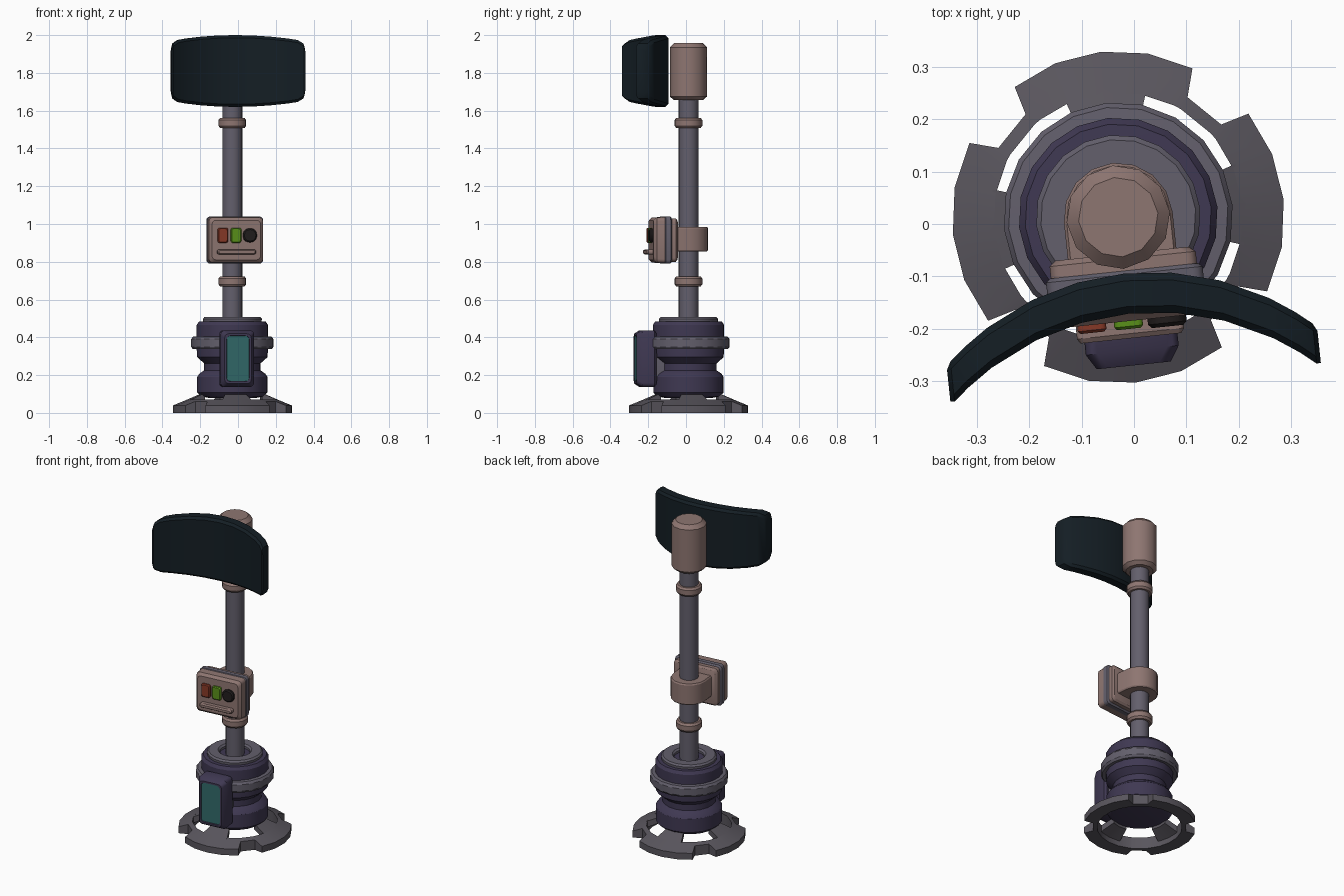
import bpy, bmesh, math
from mathutils import Matrix

if "Cube" in bpy.data.objects:
    bpy.data.objects.remove(bpy.data.objects["Cube"])

# whole model is turned 6 degrees about an off-centre column axis
PLACE = Matrix.Translation((-0.03, 0.013, 0)) @ Matrix.Rotation(math.radians(6), 4, 'Z')


def material(name, rgb):
    m = bpy.data.materials.new(name)
    m.diffuse_color = (*rgb, 1)
    m.use_nodes = True
    m.node_tree.nodes["Principled BSDF"].inputs["Base Color"].default_value = m.diffuse_color
    return m


BROWN = material("brown_shell", (0.27, 0.18, 0.165))
GREY = material("grey_metal", (0.125, 0.115, 0.15))
FLANGE = material("foot_grey", (0.10, 0.092, 0.11))
PURPLE = material("purple_body", (0.05, 0.04, 0.085))
DARK = material("dark_panel", (0.007, 0.013, 0.018))
TEAL = material("teal_glass", (0.03, 0.14, 0.14))
RED = material("red_button", (0.24, 0.04, 0.02))
GREEN = material("green_button", (0.10, 0.28, 0.01))
BLACK = material("black_knob", (0.015, 0.012, 0.012))


def finish(name, bm, mat, angle=32):
    bmesh.ops.recalc_face_normals(bm, faces=bm.faces)
    bm.transform(PLACE)
    me = bpy.data.meshes.new(name)
    bm.to_mesh(me)
    bm.free()
    me.materials.append(mat)
    ob = bpy.data.objects.new(name, me)
    bpy.context.collection.objects.link(ob)
    bpy.ops.object.select_all(action='DESELECT')
    ob.select_set(True)
    bpy.context.view_layer.objects.active = ob
    bpy.ops.object.shade_smooth_by_angle(angle=math.radians(angle))
    return ob


def loft(name, loops, mat, closed=False, angle=32):
    """Skin a list of equal-length loops; cap the ends or close into a ring."""
    bm = bmesh.new()
    rows = [[bm.verts.new(p) for p in loop] for loop in loops]
    n = len(rows[0])
    pairs = list(zip(rows, rows[1:])) + ([(rows[-1], rows[0])] if closed else [])
    for a, b in pairs:
        for i in range(n):
            j = (i + 1) % n
            bm.faces.new((a[i], a[j], b[j], b[i]))
    if not closed:
        bm.faces.new(rows[0])
        bm.faces.new(rows[-1])
    return finish(name, bm, mat, angle)


def lathe(name, profile, n, mat, closed=False):
    loops = [[(r * math.cos(2 * math.pi * i / n), r * math.sin(2 * math.pi * i / n), z)
              for i in range(n)] for r, z in profile]
    return loft(name, loops, mat, closed)


def slab(name, w, h, z, layers, mat, corner=0.02):
    """Rounded rectangle facing front, skinned through (y, inset) layers."""
    loops = []
    for y, inset in layers:
        a, b = w / 2 - inset, h / 2 - inset
        c = min(corner, a * 0.9, b * 0.9)
        loop = []
        for k, (sx, sz) in enumerate(((1, 1), (-1, 1), (-1, -1), (1, -1))):
            for s in range(4):
                t = math.radians(90 * k + 30 * s)
                loop.append((sx * (a - c) + c * math.cos(t), y,
                             z + sz * (b - c) + c * math.sin(t)))
        loops.append(loop)
    return loft(name, loops, mat)


def move_x(ob, dx):
    ob.data.transform(Matrix.Translation(PLACE.to_3x3() @ Matrix.Translation((dx, 0, 0)).translation))


# foot ring with four notches
def top_z(r):
    return 0.04 + (0.315 - r) * 0.41


sections = []
for q in range(4):
    samples = [(-32.5 + 16.25 * i, 0.317) for i in range(5)] + [(36, 0.264), (54, 0.264)]
    for deg, ro in samples:
        t = math.radians(deg + 90 * q)
        sections.append([(r * math.cos(t), r * math.sin(t), z) for r, z in
                         ((ro, 0), (ro, top_z(ro)), (0.238, top_z(0.238)), (0.238, 0.0))])
loft("foot_ring", sections, FLANGE, closed=True, angle=25)

# four spokes joining foot ring to body
for q in range(4):
    loops = []
    for deg in (-18.5, 0, 18.5):
        t = math.radians(deg + 90 * q)
        loops.append([(r * math.cos(t), r * math.sin(t), z) for r, z in
                      ((0.245, 0.03), (0.245, top_z(0.245)), (0.16, 0.105), (0.16, 0.07))])
    loft(f"foot_spoke_{q + 1}", loops, FLANGE, angle=25)

# waisted body, its grey band and its recessed top rim
lathe("body", [(0.13, 0.08), (0.165, 0.087), (0.187, 0.108), (0.187, 0.19), (0.175, 0.208),
               (0.15, 0.225), (0.15, 0.262), (0.187, 0.295), (0.19, 0.34), (0.19, 0.465),
               (0.178, 0.483), (0.12, 0.485)], 20, PURPLE)
lathe("body_band", [(0.185, 0.34), (0.21, 0.337), (0.219, 0.35), (0.219, 0.39), (0.21, 0.403),
                    (0.185, 0.405)], 20, GREY, closed=True)
lathe("top_rim", [(0.155, 0.47), (0.157, 0.498), (0.148, 0.508), (0.095, 0.508), (0.085, 0.498),
                  (0.085, 0.47)], 20, GREY, closed=True)

# pole and collars
lathe("pole", [(0.053, 0.46), (0.053, 1.68)], 14, GREY)
for k, z in enumerate((0.696, 1.535)):
    lathe(f"pole_collar_{k + 1}", [(0.05, z - 0.027), (0.065, z - 0.027), (0.074, z - 0.015),
                                   (0.074, z + 0.015), (0.065, z + 0.027), (0.05, z + 0.027)],
          14, BROWN, closed=True)

# head cylinder
lathe("head", [(0.078, 1.656), (0.099, 1.675), (0.099, 1.935), (0.076, 1.958)], 12, BROWN)

# curved sign panel, concave to the front
half = [(0.355, 0.118), (0.347, 0.145), (0.318, 0.164), (0.27, 0.172), (0.18, 0.182), (0.09, 0.188)]
columns = [(-x, h) for x, h in half] + [(0, 0.19)] + [(x, h) for x, h in reversed(half)]
loops = []
for x, h in columns:
    yb = -0.108 - (0.522 - math.sqrt(0.522 ** 2 - x * x))
    thin = 0.008 if abs(x) > 0.35 else 0
    yf, yb, c = yb - 0.077 + thin, yb - thin, 0.014
    z = 1.81
    loops.append([(x, yb, z - h + c), (x, yb, z + h - c), (x, yb - c, z + h), (x, yf + c, z + h),
                  (x, yf, z + h - c), (x, yf, z - h + c), (x, yf + c, z - h), (x, yb - c, z - h)])
loft("curved_panel", loops, DARK)

# U-shaped clamp around the pole
outline = [(0.104, -0.09)] + [(0.104 * math.cos(math.pi * i / 8), 0.104 * math.sin(math.pi * i / 8))
                              for i in range(9)] + [(-0.104, -0.09)]
loft("pole_clamp", [[(x * s, y * s, z) for x, y in outline] for z, s in
                    ((0.855, 0.95), (0.863, 1), (0.977, 1), (0.985, 0.95))], BROWN)

# control box
slab("box_back", 0.28, 0.23, 0.915, [(-0.07, 0.012), (-0.08, 0), (-0.108, 0)], BROWN)
slab("box_seam", 0.30, 0.25, 0.915, [(-0.103, 0.008), (-0.11, 0), (-0.136, 0), (-0.142, 0.006)], GREY)
slab("box_front", 0.292, 0.243, 0.915, [(-0.138, 0), (-0.183, 0.002), (-0.199, 0.017)], BROWN)

# buttons, knob and slot bar
for name, dx, mat in (("red_button", -0.07, RED), ("green_button", 0.0, GREEN)):
    b = slab(name, 0.055, 0.08, 0.94, [(-0.19, 0), (-0.209, 0), (-0.214, 0.005)], mat, 0.01)
    move_x(b, dx - 0.002)
knob = slab("knob", 0.074, 0.074, 0.94, [(-0.19, 0), (-0.21, 0), (-0.217, 0.007)], BLACK, 0.033)
move_x(knob, 0.072)
slab("slot_bar", 0.205, 0.026, 0.852, [(-0.19, 0), (-0.223, 0), (-0.232, 0.006)], BROWN, 0.01)

# lower display on the body
slab("display_mount", 0.13, 0.25, 0.287, [(-0.13, 0), (-0.2, 0)], GREY, 0.015)
slab("display_frame", 0.178, 0.3, 0.287, [(-0.178, 0.012), (-0.19, 0), (-0.255, 0), (-0.284, 0.018),
                                          (-0.284, 0.028), (-0.276, 0.03)], PURPLE, 0.022)
slab("display_glass", 0.118, 0.246, 0.293, [(-0.265, 0), (-0.281, 0)], TEAL, 0.004)
